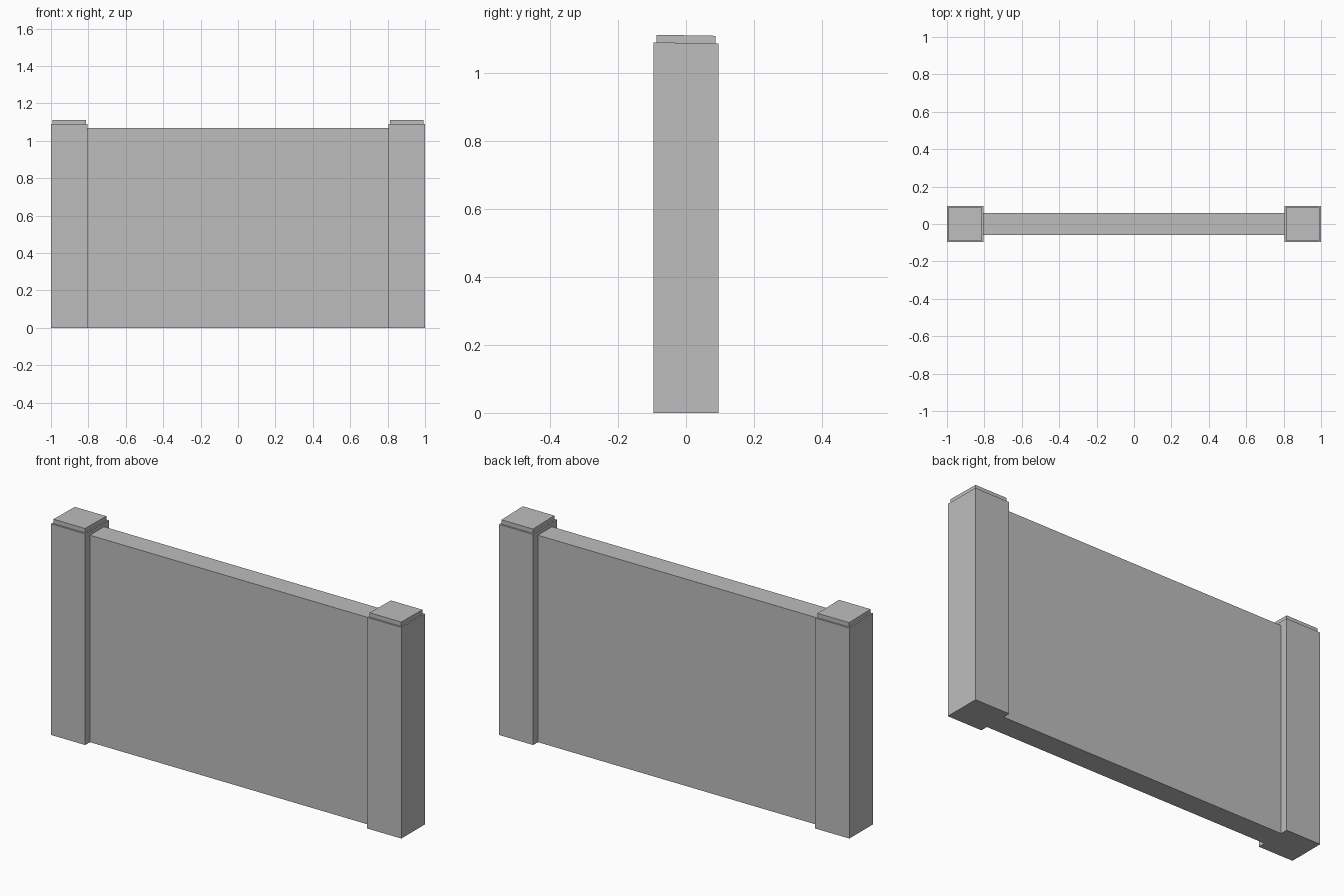
import bpy
import bmesh
from mathutils import Vector

cube = bpy.data.objects.get("Cube")
if cube:
    bpy.data.objects.remove(cube, do_unlink=True)

GREY = (0.51, 0.51, 0.51, 1)
stone = bpy.data.materials.new("plain_grey")
stone.use_nodes = True
stone.diffuse_color = GREY
stone.node_tree.nodes["Principled BSDF"].inputs["Base Color"].default_value = GREY


def block(name, x, half_x, half_y, bottom, top, tilt_bottom=0, tilt_top=0):
    """Box whose bottom and top may fall slightly towards the back."""
    bm = bmesh.new()
    bmesh.ops.create_cube(bm, size=2)
    for v in bm.verts:
        is_top = v.co.z > 0
        z = top if is_top else bottom
        tilt = tilt_top if is_top else tilt_bottom
        v.co = Vector((x + v.co.x * half_x, v.co.y * half_y, z - tilt * v.co.y))
    mesh = bpy.data.meshes.new(name)
    bm.to_mesh(mesh)
    bm.free()
    mesh.materials.append(stone)
    obj = bpy.data.objects.new(name, mesh)
    bpy.context.collection.objects.link(obj)
    return obj


# Wall panel between the posts
block("wall_panel", 0, 0.805, 0.0575, 0, 1.068)

# Square end posts, each with a thin inset cap
TILT = 0.0015
for side, sign in (("left", 1), ("right", -1)):
    x = sign * 0.9025
    block(side + "_post", x, 0.0975, 0.096, 0, 1.088, 0, TILT)
    block(side + "_post_cap", x, 0.09, 0.087, 1.088, 1.1105, TILT, TILT)
